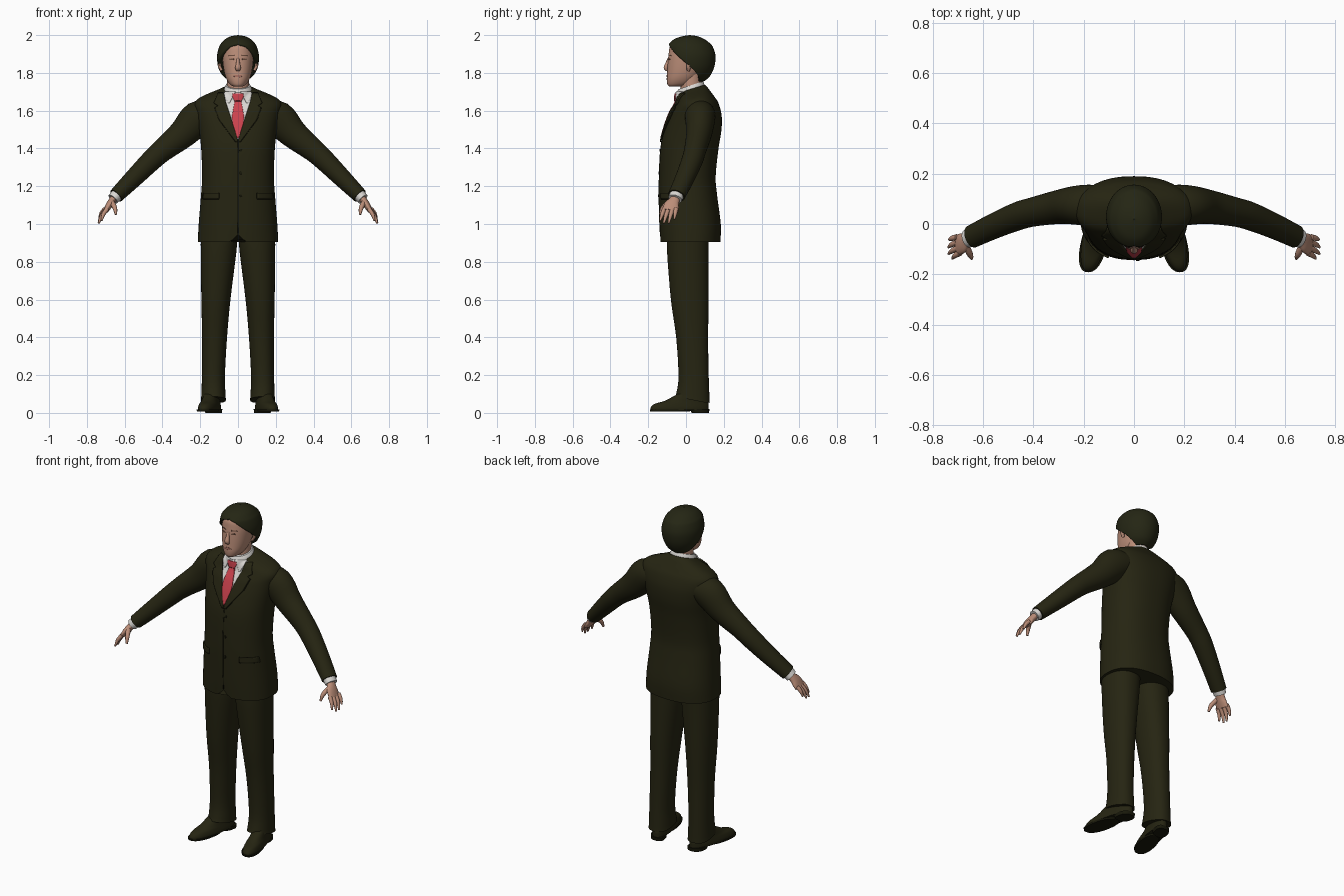
import bpy, bmesh, math
from mathutils import Vector
from mathutils.bvhtree import BVHTree

if "Cube" in bpy.data.objects:
    bpy.data.objects.remove(bpy.data.objects["Cube"])


def material(name, rgb):
    m = bpy.data.materials.new(name)
    m.diffuse_color = (*rgb, 1)
    m.use_nodes = True
    m.node_tree.nodes["Principled BSDF"].inputs["Base Color"].default_value = m.diffuse_color
    return m


SUIT = material("dark olive cloth", (0.019, 0.018, 0.006))
SEAM = material("dark seam", (0.009, 0.009, 0.003))
HAIR = material("dark hair", (0.018, 0.019, 0.007))
SKIN = material("skin", (0.50, 0.27, 0.19))
LIPS = material("lips", (0.38, 0.16, 0.12))
BROW = material("brown brow", (0.14, 0.07, 0.045))
SHIRT = material("white shirt", (0.70, 0.68, 0.65))
TIE = material("red tie", (0.60, 0.055, 0.075))


def smooth_keys(keys, steps=4):
    """Catmull-Rom interpolation through rows of numbers."""
    out, last = [], len(keys) - 1
    for i in range(last):
        p = [keys[min(max(i + k, 0), last)] for k in (-1, 0, 1, 2)]
        for s in range(steps):
            t = s / steps
            out.append([0.5 * (2 * b + (c - a) * t + (2 * a - 5 * b + 4 * c - d) * t * t
                               + (3 * b - a - 3 * c + d) * t ** 3) for a, b, c, d in zip(*p)])
    return out + [list(keys[-1])]


def skin_rings(name, rings, mat, closed=True, caps=True, mirror=False, thick=0, fix=True):
    """Bridge rows of points into one smooth surface."""
    bm = bmesh.new()
    rows = [[bm.verts.new(p) for p in r] for r in rings]
    n = len(rows[0])
    for a, b in zip(rows, rows[1:]):
        for i in range(n if closed else n - 1):
            j = (i + 1) % n
            bm.faces.new((a[i], a[j], b[j], b[i]))
    if caps:
        bm.faces.new(rows[0])
        bm.faces.new(rows[-1])
    if fix:
        bmesh.ops.remove_doubles(bm, verts=bm.verts[:], dist=0.0003)
    bmesh.ops.recalc_face_normals(bm, faces=bm.faces[:])
    me = bpy.data.meshes.new(name)
    bm.to_mesh(me)
    bm.free()
    me.materials.append(mat)
    for f in me.polygons:
        f.use_smooth = True
    me.set_sharp_from_angle(angle=math.radians(45))
    ob = bpy.data.objects.new(name, me)
    bpy.context.collection.objects.link(ob)
    if mirror:
        ob.modifiers.new("mirror", 'MIRROR').use_mirror_merge = False
    if thick:
        sol = ob.modifiers.new("thickness", 'SOLIDIFY')
        sol.thickness = thick
        sol.offset = 0 if thick < 0.01 else -1
    return ob


def oval(z, cx, rx, yf, yb, power=2.0, span=math.pi, n=48, closed=True):
    """Horizontal rounded outline starting from the back."""
    pts = []
    for i in range(n if closed else n + 1):
        a = math.pi / 2 + span * (2 * i / n - 1)
        c, s = math.cos(a), math.sin(a)
        x = math.copysign(abs(c) ** (2 / power), c)
        y = math.copysign(abs(s) ** (2 / power), s)
        pts.append(Vector((cx + rx * x, (yf + yb) / 2 + (yb - yf) / 2 * y, z)))
    return pts


def loft(name, keys, mat, power=2.0, mirror=False, deform=None, n=48):
    """Stack of ovals; each key is z, cx, rx, y front, y back."""
    rings = [oval(*k, power=power, n=n) for k in smooth_keys(keys)]
    if deform:
        rings = [[deform(p) for p in r] for r in rings]
    return skin_rings(name, rings, mat, mirror=mirror)


def tube(name, keys, mat, hint=(0, 1, 0), n=24, mirror=True):
    """Swept ellipse; each key is x, y, z, radius along hint, other radius."""
    ks = smooth_keys(keys)
    ps = [Vector(k[:3]) for k in ks]
    rings = []
    for i, k in enumerate(ks):
        t = (ps[min(i + 1, len(ps) - 1)] - ps[max(i - 1, 0)]).normalized()
        u = Vector(hint)
        u = (u - t * u.dot(t)).normalized()
        v = t.cross(u)
        rings.append([ps[i] + u * k[3] * math.cos(2 * math.pi * j / n)
                      + v * k[4] * math.sin(2 * math.pi * j / n) for j in range(n)])
    return skin_rings(name, rings, mat, mirror=mirror)


def tree(ob):
    me = ob.data
    return BVHTree.FromPolygons([v.co for v in me.vertices], [p.vertices[:] for p in me.polygons])


def plate(name, rows, base, mat, lift=0.003, thick=0.006, mirror=False, cols=8):
    """Thin sheet draped on the front of base; each row is z, x from, x to."""
    grid = []
    for a, b in zip(rows, rows[1:]):
        for s in range(6):
            grid.append([p + (q - p) * s / 6 for p, q in zip(a, b)])
    grid.append(rows[-1])
    rings = []
    for z, x0, x1 in grid:
        line = []
        for i in range(cols + 1):
            x = x0 + (x1 - x0) * i / cols
            ys = []
            for t in base:
                hit = t.ray_cast(Vector((x, -1, z)), Vector((0, 1, 0)))[0]
                if hit:
                    ys.append(hit.y)
            y = min(ys) if ys else base[0].find_nearest(Vector((x, -0.05, z)))[0].y
            line.append((x, y - lift, z))
        rings.append(line)
    return skin_rings(name, rings, mat, closed=False, caps=False, mirror=mirror, thick=thick, fix=False)


# Jacket body: neckline tilts forward, hem has a small front notch
def jacket_shape(p):
    w = min(max((p.z - 1.6) / 0.12, 0), 1)
    z = p.z + (p.y - 0.05) * 0.3 * w
    if p.y < 0 and p.z < 1.0:
        z += 0.04 * max(0, 1 - abs(p.x) / 0.04) * max(0, 1 - (p.z - 0.905) / 0.095)
    return Vector((p.x, p.y, z))


jacket = loft("jacket_body", [
    (0.905, 0, .213, -.136, .182), (1.0, 0, .208, -.14, .184), (1.15, 0, .196, -.143, .165),
    (1.25, 0, .19, -.142, .157), (1.4, 0, .195, -.135, .172), (1.5, 0, .207, -.113, .188),
    (1.58, 0, .222, -.085, .188), (1.63, 0, .232, -.062, .172), (1.66, 0, .213, -.05, .15),
    (1.685, 0, .165, -.045, .13), (1.705, 0, .115, -.04, .115), (1.722, 0, .078, -.03, .1)],
    SUIT, power=2.35, deform=jacket_shape, n=72)

# Sleeves, cuffs
tube("sleeve", [(.13, .07, 1.585, .085, .065), (.21, .075, 1.56, .08, .092),
                (.295, .068, 1.475, .068, .076), (.40, .048, 1.39, .058, .061),
                (.46, .032, 1.335, .056, .056), (.55, -.005, 1.245, .051, .049),
                (.645, -.05, 1.15, .046, .04)], SUIT, n=32)
tube("shirt_cuff", [(.635, -.046, 1.16, .039, .034), (.662, -.058, 1.132, .037, .031)], SHIRT)

# Hands
tube("palm", [(.645, -.052, 1.15, .027, .02), (.665, -.062, 1.125, .028, .019),
              (.682, -.076, 1.10, .040, .018), (.70, -.083, 1.07, .042, .014)], SKIN)
for label, k, tip in (("index", (.692, -.115, 1.08), (.722, -.137, 1.018)),
                      ("middle", (.698, -.095, 1.075), (.737, -.118, 1.004)),
                      ("ring", (.702, -.073, 1.075), (.738, -.092, 1.004)),
                      ("little", (.704, -.052, 1.08), (.735, -.062, 1.025))):
    mid = (Vector(k) + Vector(tip)) / 2 + Vector((.005, 0, .003))
    tube(label + "_finger", [(*k, .012, .012), (*mid, .0105, .010), (*tip, .005, .005)], SKIN, n=12)
tube("thumb", [(.668, -.088, 1.115, .015, .014), (.652, -.122, 1.085, .012, .012),
               (.646, -.137, 1.05, .006, .006)], SKIN, n=12)

# Trousers and shoes
loft("trouser_leg", [
    (.055, .13, .066, -.057, .126), (.09, .13, .064, -.05, .124), (.2, .13, .061, -.04, .12),
    (.4, .124, .066, -.052, .117), (.6, .117, .077, -.08, .12), (.85, .103, .094, -.1, .12),
    (.95, .1, .097, -.1, .12)], SUIT, power=2.2, mirror=True,
    deform=lambda p: p + Vector((0, 0, max(0, .1 - p.y) * .2 * max(0, 1 - (p.z - .055) / .1))))


def toe_out(p):
    return Vector((p.x - (p.y - .03) * .2, p.y, p.z))


loft("shoe", [(0.016, .138, .05, -.188, .12), (.03, .138, .05, -.186, .12), (.048, .138, .046, -.165, .12),
              (.065, .138, .042, -.11, .115), (.1, .138, .038, -.045, .105)],
     SUIT, power=2.3, mirror=True, deform=toe_out)
loft("shoe_sole", [(0.008, .138, .051, -.19, .02), (.018, .138, .053, -.192, .03)],
     SEAM, power=2.3, mirror=True, deform=toe_out)
loft("shoe_heel", [(0, .138, .042, .03, .122), (.02, .138, .044, .02, .124)],
     SEAM, power=2.6, mirror=True, deform=toe_out)

# Head, neck, shirt collar
loft("neck", [(1.64, 0, .062, -.03, .09), (1.72, 0, .058, -.028, .085), (1.82, 0, .056, -.03, .085)], SKIN)
head = loft("head", [
    (1.727, 0, .022, -.088, -.03), (1.738, 0, .042, -.098, .02), (1.765, 0, .06, -.102, .055),
    (1.80, 0, .072, -.1, .08), (1.85, 0, .08, -.097, .1), (1.9, 0, .083, -.092, .11),
    (1.945, 0, .076, -.082, .1), (1.975, 0, .045, -.04, .07)], SKIN, power=2.15)
collar = loft("shirt_collar", [(1.68, 0, .081, -.053, .1), (1.715, 0, .074, -.05, .098),
                               (1.736, 0, .065, -.04, .09)], SHIRT,
              deform=lambda p: p + Vector((0, 0, (p.y - .03) * .32)))

# Hair: open at the face, closing into a full cap above the forehead
hair_keys = [(1.755, .052, -.06, .095, 50), (1.78, .083, -.08, .125, 65), (1.82, .102, -.09, .146, 86),
             (1.86, .11, -.098, .155, 108), (1.9, .11, -.1, .155, 130), (1.94, .099, -.097, .141, 155),
             (1.958, .088, -.087, .125, 180), (1.98, .066, -.06, .095, 180),
             (1.994, .036, -.018, .06, 180), (2.0, .001, .019, .021, 180)]
skin_rings("hair", [oval(z, 0, rx, yf, yb, span=math.radians(min(s, 180)), closed=False)
                    for z, rx, yf, yb, s in smooth_keys(hair_keys)],
           HAIR, closed=False, caps=False, thick=0.028)

# Face details
face = [tree(head)]
tube("nose", [(0, -.086, 1.882, .007, .008), (0, -.097, 1.852, .010, .011),
              (0, -.106, 1.827, .015, .012), (0, -.099, 1.812, .011, .006)],
     SKIN, hint=(1, 0, 0), n=16, mirror=False)
tube("ear", [(.09, .02, 1.86, .012, .012), (.099, .017, 1.84, .014, .008),
             (.086, .012, 1.812, .008, .008)], SKIN, n=12)
plate("eyebrow", [(1.889, .016, .05), (1.894, .02, .046)], face, BROW, .001, .003, True)
plate("eye", [(1.868, .024, .038), (1.872, .018, .044), (1.876, .024, .038)], face, BROW, .001, .002, True)
plate("mouth", [(1.777, -.012, .012), (1.783, -.025, .025), (1.789, -.012, .012)], face, LIPS, .001, .003)

# Shirt front, tie, lapels draped on the chest
chest = [tree(jacket), tree(collar)]
plate("shirt_front", [(1.695, -.076, .076), (1.65, -.066, .066), (1.55, -.034, .034), (1.45, -.003, .003)],
      chest, SHIRT, .002, .003, cols=16)
plate("collar_wing", [(1.70, .012, .072), (1.675, .026, .07), (1.64, .045, .053)],
      chest, SHIRT, .006, .005, True)
plate("tie", [(1.69, -.027, .027), (1.675, -.03, .03), (1.65, -.017, .017), (1.57, -.032, .032),
              (1.53, -.028, .028), (1.455, -.004, .004)], chest, TIE, .008, .006)
plate("lapel", [(1.692, .074, .105), (1.64, .064, .128), (1.625, .058, .105), (1.615, .055, .122),
                (1.55, .033, .098), (1.48, .010, .045), (1.435, .0, .012)],
      chest, SUIT, .006, .008, True)
plate("lapel_edge", [(1.615, .119, .125), (1.55, .096, .102), (1.48, .043, .049), (1.435, .01, .016)],
      chest, SEAM, .003, .004, True, 2)

# Jacket closing, buttons, pocket flaps
plate("front_seam", [(1.435, -.002, .002), (.95, -.002, .002)], chest, SEAM, .001, .002, cols=2)
for i, z in enumerate((1.39, 1.27, 1.15)):
    plate("button_%d" % (i + 1), [(z - .007, .012, .018), (z, .008, .022), (z + .007, .012, .018)],
          chest, SEAM, .003, .004, cols=3)
plate("pocket_flap", [(1.165, .10, .182), (1.135, .10, .186)], chest, SUIT, .004, .008, True)
plate("pocket_edge", [(1.135, .10, .186), (1.131, .10, .186)], chest, SEAM, .003, .004, True)
